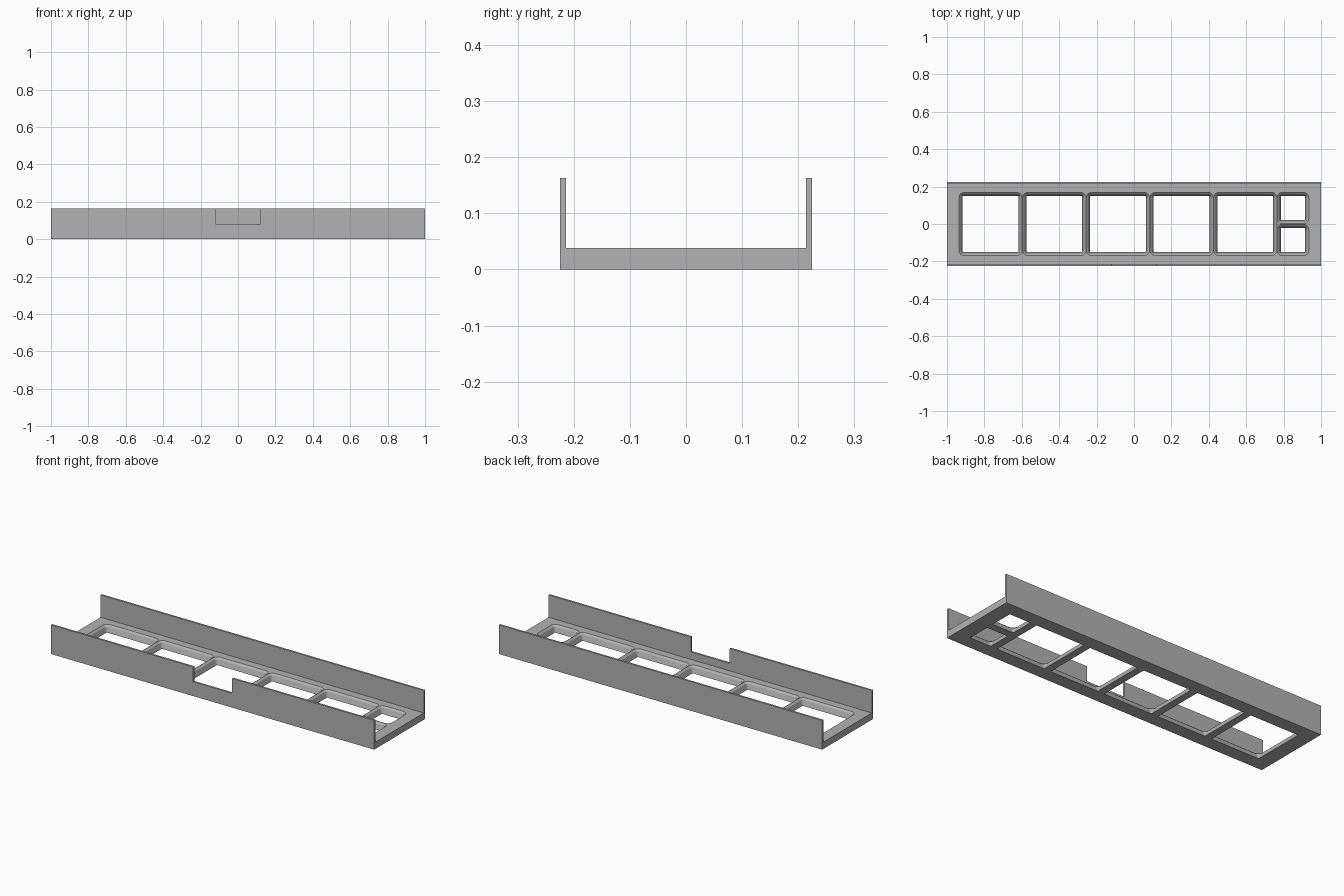
import bpy, bmesh, math

cube = bpy.data.objects.get("Cube")
if cube:
    bpy.data.objects.remove(cube, do_unlink=True)

W, H, T, FLOOR = 0.2245, 0.163, 0.011, 0.038

grey = bpy.data.materials.new("plain grey")
grey.use_nodes = True
colour = (0.45, 0.45, 0.45, 1)
grey.diffuse_color = colour
grey.node_tree.nodes["Principled BSDF"].inputs["Base Color"].default_value = colour


def make_object(name, bm):
    bmesh.ops.recalc_face_normals(bm, faces=bm.faces)
    mesh = bpy.data.meshes.new(name)
    bm.to_mesh(mesh)
    bm.free()
    mesh.materials.append(grey)
    obj = bpy.data.objects.new(name, mesh)
    bpy.context.collection.objects.link(obj)
    return obj


def loft(bm, rings):
    """Skin a stack of equal-length point rings and cap both ends."""
    rings = [[bm.verts.new(p) for p in ring] for ring in rings]
    n = len(rings[0])
    for a, b in zip(rings, rings[1:]):
        for i in range(n):
            j = (i + 1) % n
            bm.faces.new((a[i], a[j], b[j], b[i]))
    bm.faces.new(rings[0])
    bm.faces.new(rings[-1])


def rounded_rect(cx, cy, hx, hy, r, z, steps=6):
    pts = []
    for k, (sx, sy) in enumerate(((1, 1), (-1, 1), (-1, -1), (1, -1))):
        for s in range(steps + 1):
            a = math.pi / 2 * (k + s / steps)
            pts.append((cx + sx * (hx - r) + r * math.cos(a),
                        cy + sy * (hy - r) + r * math.sin(a), z))
    return pts


# Channel tray: U-shaped section swept along x
section = [(-W, 0), (W, 0), (W, H), (W - T, H), (W - T, FLOOR),
           (T - W, FLOOR), (T - W, H), (-W, H)]
bm = bmesh.new()
loft(bm, [[(x, y, z) for y, z in section] for x in (-1, 1)])
tray = make_object("channel_tray", bm)

# Openings: rounded lip at the top, nearly square hole at the bottom
bm = bmesh.new()
windows = [(-0.767 + 0.3405 * i, 0, 0.1695, 0.1695) for i in range(5)]
windows += [(0.85, s * 0.0855, 0.0845, 0.084) for s in (-1, 1)]
for cx, cy, hx, hy in windows:
    levels = [(0, 0.03, 0.06), (0, 0.03, FLOOR), (0.01, 0.02, 0.029),
              (0.02, 0.003, 0), (0.02, 0.003, -0.02)]
    loft(bm, [rounded_rect(cx, cy, hx - d, hy - d, r, z) for d, r, z in levels])

# Notch in the top edge of the front wall
loft(bm, [[(x, y, z) for x, y in ((-0.12, -0.3), (0.12, -0.3), (0.12, -0.19), (-0.12, -0.19))]
          for z in (0.08, 0.2)])
cutter = make_object("opening_cutter", bm)
cutter.hide_render = True

# Cut the openings, then drop the cutter
cut = tray.modifiers.new("openings", "BOOLEAN")
cut.operation = "DIFFERENCE"
cut.solver = "EXACT"
cut.object = cutter
bpy.context.view_layer.update()
depsgraph = bpy.context.evaluated_depsgraph_get()
finished = bpy.data.meshes.new_from_object(tray.evaluated_get(depsgraph))
tray.modifiers.clear()
tray.data = finished
bpy.data.objects.remove(cutter, do_unlink=True)
